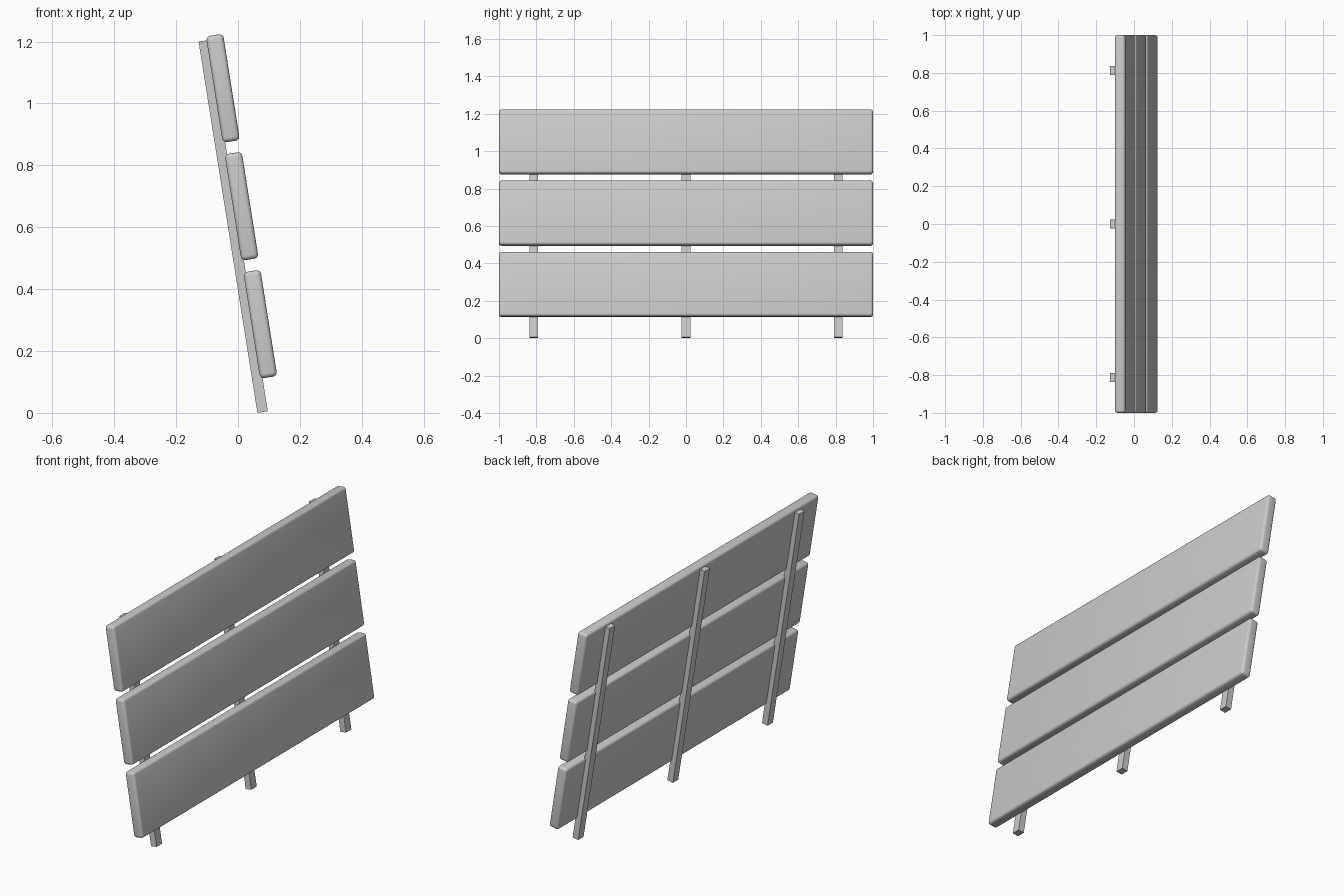
import bpy, bmesh
from math import radians
from mathutils import Matrix, Vector

if "Cube" in bpy.data.objects:
    bpy.data.objects.remove(bpy.data.objects["Cube"])

# Everything is laid out upright (x = depth, z = height) and leaned back together
LEAN = Matrix.Rotation(radians(-9.0), 4, 'Y')


def board(name, center, size, round_edge=0.0):
    mesh = bpy.data.meshes.new(name)
    bm = bmesh.new()
    bmesh.ops.create_cube(bm, size=1.0)
    bmesh.ops.scale(bm, vec=Vector(size), verts=bm.verts)
    if round_edge:
        bmesh.ops.bevel(bm, geom=bm.edges[:], offset=round_edge, segments=4,
                        profile=0.5, affect='EDGES')
    bm.to_mesh(mesh)
    bm.free()
    obj = bpy.data.objects.new(name, mesh)
    bpy.context.collection.objects.link(obj)
    obj.matrix_world = LEAN @ Matrix.Translation(center)
    if round_edge:
        bpy.ops.object.select_all(action='DESELECT')
        obj.select_set(True)
        bpy.context.view_layer.objects.active = obj
        bpy.ops.object.shade_smooth_by_angle(angle=radians(40))
    return obj


# Three wide rounded planks
for i, level in enumerate(("lower", "middle", "upper")):
    board(f"{level}_plank", (0.116, 0, 0.658 + (i - 1) * 0.386),
          (0.056, 2.0, 0.348), 0.014)

# Three slim square posts behind, slightly sunk into the planks
for side, y in (("left", -0.813), ("center", 0.0), ("right", 0.813)):
    board(f"{side}_post", (0.079, y, 0.5976), (0.034, 0.046, 1.2148))
